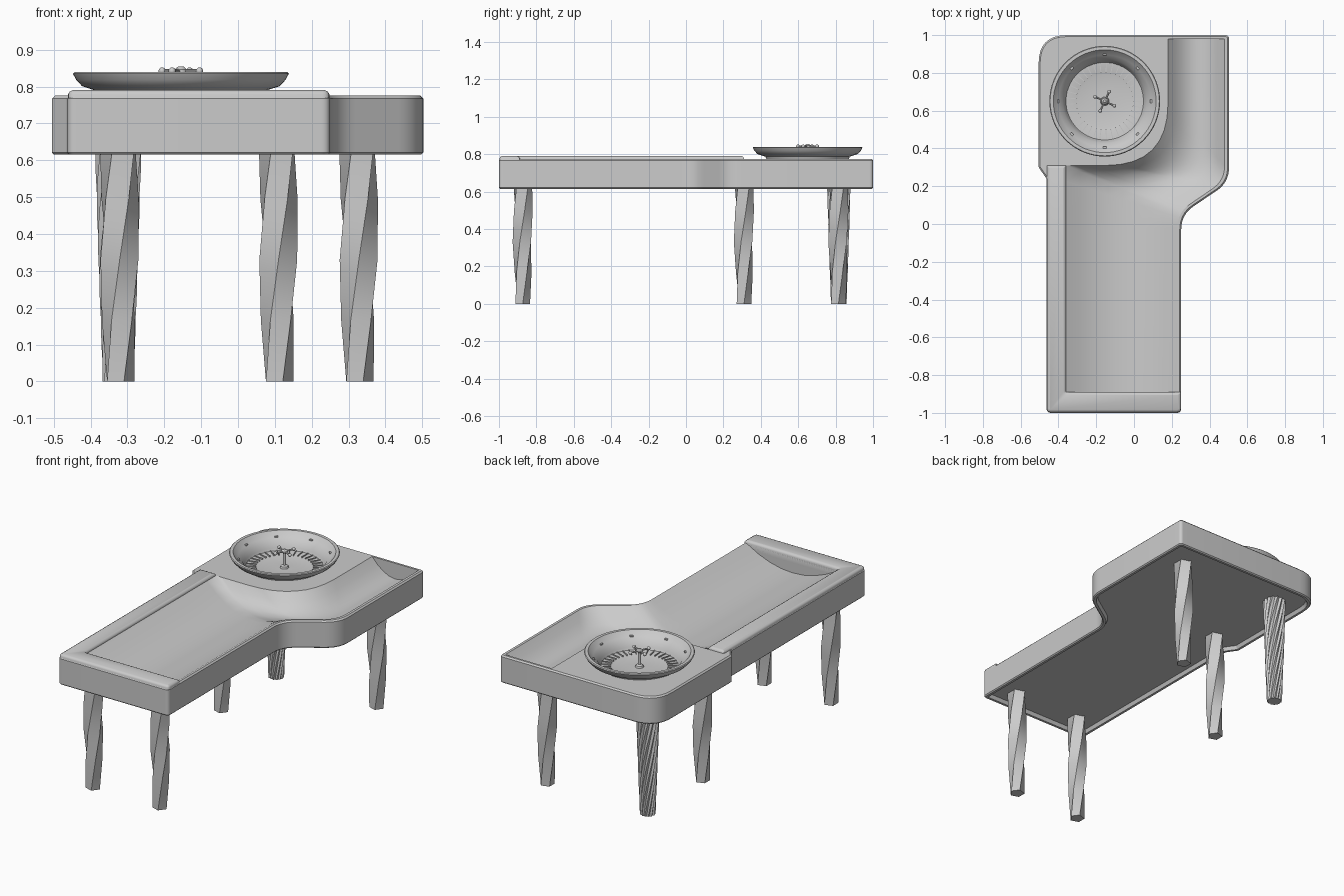
import bpy, bmesh, math
from mathutils import Vector, Matrix

if "Cube" in bpy.data.objects:
    bpy.data.objects.remove(bpy.data.objects["Cube"])

grey = bpy.data.materials.new("plain grey")
grey.use_nodes = True
grey.diffuse_color = (0.6, 0.6, 0.6, 1)
grey.node_tree.nodes["Principled BSDF"].inputs["Base Color"].default_value = (0.6, 0.6, 0.6, 1)


def finish(name, bm, angle=35):
    bmesh.ops.recalc_face_normals(bm, faces=bm.faces)
    me = bpy.data.meshes.new(name)
    bm.to_mesh(me)
    bm.free()
    ob = bpy.data.objects.new(name, me)
    bpy.context.collection.objects.link(ob)
    me.materials.append(grey)
    bpy.ops.object.select_all(action='DESELECT')
    ob.select_set(True)
    bpy.context.view_layer.objects.active = ob
    bpy.ops.object.shade_smooth_by_angle(angle=math.radians(angle))


def rounded(corners, inset=0.0, steps=8):
    """Counter-clockwise corners (x, y, radius), moved inward, then rounded."""
    pts = [Vector(c[:2]) for c in corners]
    n = len(pts)
    out = []
    for i, p in enumerate(pts):
        a = (p - pts[i - 1]).normalized()
        b = (pts[(i + 1) % n] - p).normalized()
        na, nb = Vector((-a.y, a.x)), Vector((-b.y, b.x))
        turn = a.x * b.y - a.y * b.x
        r = max(0.004, corners[i][2] - math.copysign(inset, turn))
        p = p + (na + nb) * inset / (1 + na.dot(nb))
        t = r * math.tan(a.angle(b) / 2)
        start, end = p - a * t, p + b * t
        for k in range(steps + 1):
            u = k / steps
            out.append(start * (1 - u) ** 2 + p * 2 * u * (1 - u) + end * u * u)
    return out


def circle(centre, r, count):
    return [(centre[0] + r * math.cos(math.tau * i / count),
             centre[1] + r * math.sin(math.tau * i / count)) for i in range(count)]


def ring(bm, pts, z):
    return [bm.verts.new((p[0], p[1], z)) for p in pts]


def bridge(bm, a, b, closed=True):
    for i in range(len(a) if closed else len(a) - 1):
        j = (i + 1) % len(a)
        bm.faces.new((a[i], a[j], b[j], b[i]))


def lathe(name, profile, centre, segments=64):
    bm = bmesh.new()
    rows = [ring(bm, circle(centre, r, segments), z) for r, z in profile]
    for a, b in zip(rows, rows[1:]):
        bridge(bm, a, b)
    bm.faces.new(rows[0])
    bm.faces.new(rows[-1])
    finish(name, bm)


# Plans of the table edge and of the sunken tray, and the wheel centre
OUTLINE = [(-.463, -1, .025), (.25, -1, .025), (.25, .05, .15), (.503, .22, .15),
           (.503, 1, .02), (-.505, 1, .15), (-.505, .30, .02), (-.463, .24, .03)]
TRAY = [(-.36, -.89, .004), (.23, -.89, .004), (.23, .06, .15), (.48, .23, .15),
        (.48, .98, .004), (.18, .98, .004), (.18, .31, .33), (-.36, .31, .004)]
C = (-.155, .65)

# Table body: deck with tray and wheel openings, outer apron, lower lip, closed underside
bm = bmesh.new()
rows = [ring(bm, rounded(OUTLINE, d), z) for d, z in
        ((.008, .775), (0, .767), (0, .621), (.006, .615), (.02, .615), (.03, .635))]
holes = [ring(bm, rounded(TRAY), .775), ring(bm, circle(C, .225, 64), .775)]
for a, b in zip(rows, rows[1:]):
    bridge(bm, a, b)
bm.faces.new(rows[-1])
edges = []
for loop in [rows[0]] + holes:
    for i, v in enumerate(loop):
        w = loop[(i + 1) % len(loop)]
        edges.append(bm.edges.get((v, w)) or bm.edges.new((v, w)))
bmesh.ops.triangle_fill(bm, edges=edges, use_beauty=True, normal=(0, 0, 1))
finish("table_body", bm)

# Trough-shaped tray, swept between a left and a right path
plan = rounded(TRAY)
right = [Vector((.23, -.89))] + plan[18:36] + [Vector((.48, .98))]
near, corner = Vector((-.36, -.03)), Vector((-.36, .31))
arc = plan[54:63][::-1]
left = [Vector((-.36, -.89))] + [near.lerp(corner, k / 4) for k in range(5)]
left += [corner.lerp(arc[0], k / 5) for k in range(1, 5)] + arc + [Vector((.18, .98))]
bm = bmesh.new()
rows = [[bm.verts.new((*a.lerp(b, k / 8), .683 + .092 * (k / 4 - 1) ** 2)) for k in range(9)]
        for a, b in zip(left, right)]
for a, b in zip(rows, rows[1:]):
    bridge(bm, a, b, closed=False)
for row in (rows[0], rows[-1]):
    bm.faces.new([bm.verts.new(v.co) for v in row])
finish("tray", bm, 180)

# Raised L-shaped rail on the front and right edges
RAIL = [(-.461, -.997, .02), (.248, -.997, .02), (.248, -.89, .004),
        (-.36, -.89, .004), (-.36, .31, .004), (-.461, .31, .004)]
bm = bmesh.new()
rows = [ring(bm, rounded(RAIL, d, 4), z) for d, z in
        ((0, .74), (0, .779), (.004, .786), (.014, .791))]
for a, b in zip(rows, rows[1:]):
    bridge(bm, a, b)
bm.faces.new(rows[-1])
finish("rail", bm, 50)


# Legs: twisted prisms, one of them finely fluted
def leg(name, x, y, sides, twist, levels, radii, flute=0.0):
    bottom, middle, top = radii
    bm = bmesh.new()
    rows = []
    for k in range(levels + 1):
        t = k / levels
        r = bottom + (middle - bottom) * min(1, 2 * t) + (top - middle) * max(0, 2 * t - 1)
        pts = []
        for i in range(sides):
            ang = math.tau * i / sides + twist * t
            rr = r * (1 - flute * (i % 2))
            pts.append((x + rr * math.cos(ang), y + rr * math.sin(ang)))
        rows.append(ring(bm, pts, .66 * t))
    for a, b in zip(rows, rows[1:]):
        bridge(bm, a, b)
    bm.faces.new(rows[0])
    bm.faces.new(rows[-1])
    finish(name, bm, 50)


for name, x, y in (("front_right_leg", -.322, -.873), ("front_left_leg", .109, -.873),
                   ("middle_right_leg", -.322, .31), ("back_left_leg", .327, .815)):
    leg(name, x, y, 5, math.radians(110), 4, (.041, .054, .053))
leg("back_right_fluted_leg", -.325, .817, 28, math.radians(150), 14, (.042, .054, .064), .16)

# Wheel bowl: rounded rim, sloping track and a sunken floor below the deck
lathe("wheel_bowl", [(.20, .735), (.215, .760), (.225, .787), (.268, .801), (.284, .818),
                     (.293, .835), (.289, .839), (.272, .839), (.266, .832), (.245, .810),
                     (.222, .792), (.212, .765), (.205, .752), (.150, .748),
                     (.140, .745), (.03, .748)], C)


# Pocket dividers and deflectors
def radial_blocks(name, count, radius, z, size):
    bm = bmesh.new()
    for i in range(count):
        m = (Matrix.Translation((C[0], C[1], z)) @ Matrix.Rotation(math.tau * i / count, 4, 'Z')
             @ Matrix.Translation((radius, 0, 0)) @ Matrix.Diagonal((*size, 1)))
        bmesh.ops.create_cube(bm, size=1, matrix=m)
    finish(name, bm)


radial_blocks("pocket_dividers", 37, .178, .751, (.055, .004, .010))
radial_blocks("deflectors", 8, .246, .814, (.010, .018, .006))

# Spindle with four knobbed arms
lathe("spindle", [(.024, .745), (.020, .758), (.009, .764), (.009, .832),
                  (.017, .838), (.017, .846), (.008, .854)], C, 20)
bm = bmesh.new()
for i in range(4):
    turn = (Matrix.Translation((C[0], C[1], .842))
            @ Matrix.Rotation(math.radians(65 + 90 * i), 4, 'Z'))
    bmesh.ops.create_cone(bm, segments=8, radius1=.005, radius2=.005, depth=.055, cap_ends=True,
                          matrix=turn @ Matrix.Translation((.028, 0, 0))
                          @ Matrix.Rotation(math.pi / 2, 4, 'Y'))
    bmesh.ops.create_uvsphere(bm, u_segments=12, v_segments=8, radius=.010,
                              matrix=turn @ Matrix.Translation((.056, 0, 0)))
finish("spindle_arms", bm)
